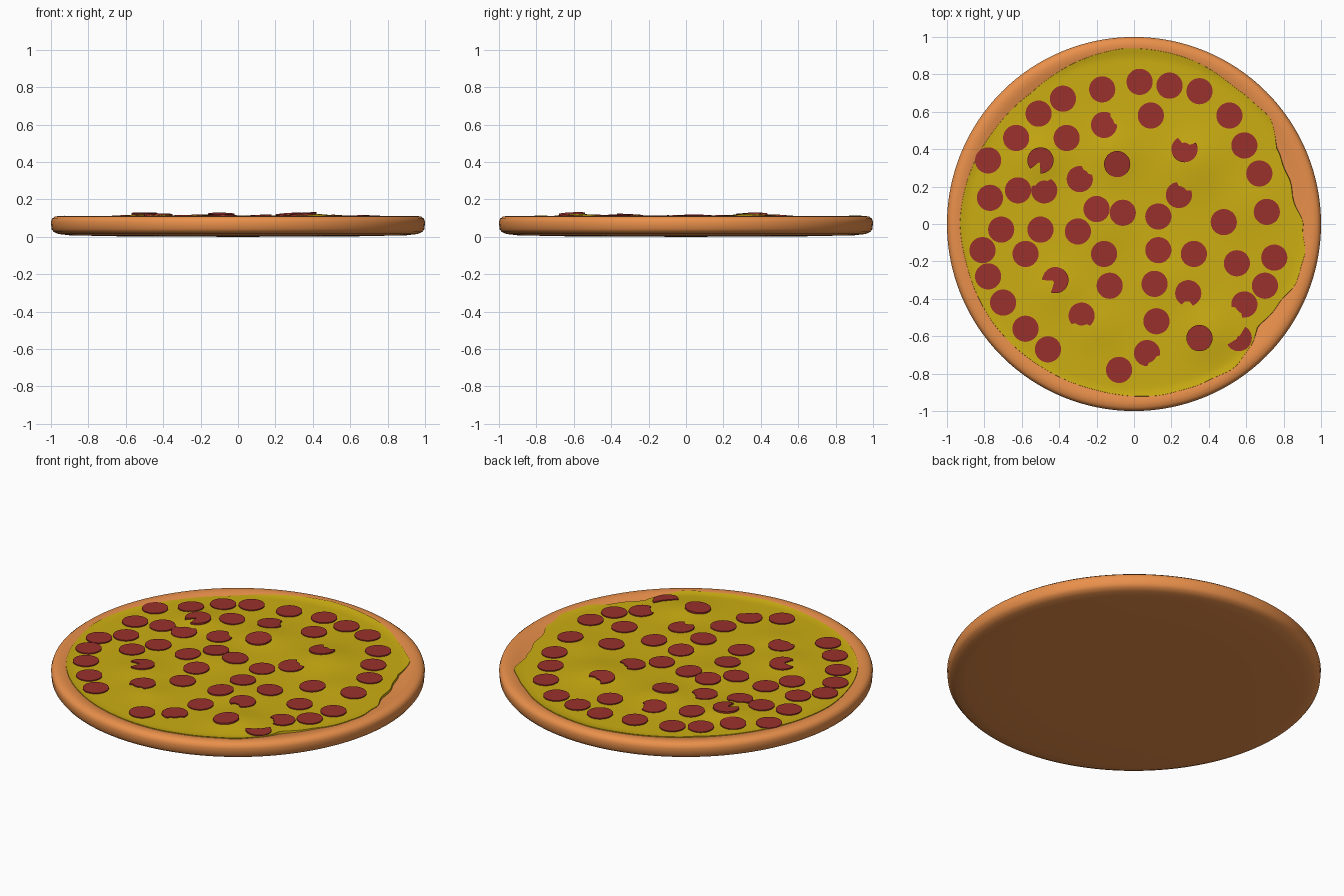
import bpy, bmesh, math
from math import sin, cos, radians, exp, pi

if "Cube" in bpy.data.objects:
    bpy.data.objects.remove(bpy.data.objects["Cube"])


def make_object(name, bm, color):
    bmesh.ops.recalc_face_normals(bm, faces=bm.faces)
    me = bpy.data.meshes.new(name)
    bm.to_mesh(me)
    bm.free()
    ob = bpy.data.objects.new(name, me)
    bpy.context.collection.objects.link(ob)
    mat = bpy.data.materials.new(name + "_color")
    mat.diffuse_color = (*color, 1)
    mat.use_nodes = True
    mat.node_tree.nodes["Principled BSDF"].inputs["Base Color"].default_value = mat.diffuse_color
    me.materials.append(mat)
    bpy.ops.object.select_all(action='DESELECT')
    ob.select_set(True)
    bpy.context.view_layer.objects.active = ob
    bpy.ops.object.shade_smooth_by_angle(angle=radians(40))
    return ob


def skin(bm, rings, cap_start=True, cap_end=True):
    """Join rings of points with quads; fan-close either end."""
    vr = [[bm.verts.new(p) for p in ring] for ring in rings]
    n = len(vr[0])
    for a, b in zip(vr, vr[1:]):
        for i in range(n):
            j = (i + 1) % n
            bm.faces.new((a[i], a[j], b[j], b[i]))
    if cap_start:
        bm.faces.new(vr[0])
    if cap_end:
        bm.faces.new(vr[-1])


def lerp_table(table, x):
    for (x0, y0), (x1, y1) in zip(table, table[1:]):
        if x0 <= x <= x1:
            t = (x - x0) / (x1 - x0)
            return y0 + (y1 - y0) * t
    return table[-1][1]


# Crust: lathed dish with a rounded rim
UNDER = [(.02, 0), (.6, .002), (.9, .008), (.96, .015), (.985, .026), (.997, .042)]
TOP = [(.02, .085), (.82, .085), (.86, .09), (.90, .101), (.93, .109),
       (.955, .112), (.98, .108), (.994, .097), (1.0, .08)]
bm = bmesh.new()
skin(bm, [[(r * cos(2 * pi * i / 128), r * sin(2 * pi * i / 128), z) for i in range(128)]
          for r, z in UNDER + TOP[::-1]])
make_object("crust", bm, (.82, .28, .07))

# Cheese: irregular outline (degrees, radius) with soft bumps (x, y, height, spread)
OUTLINE = [(0, .905), (5, .87), (15, .86), (28, .86), (33, .90), (37.5, .92), (52.6, .906),
           (71, .93), (93, .94), (109, .92), (128, .89), (146, .90), (164, .92), (180, .93),
           (193, .92), (215, .92), (237, .91), (257, .91), (276, .925), (292, .925),
           (307, .935), (320, .865), (327, .87), (333.5, .895), (344.5, .93), (360, .905)]
BUMPS = [(-.5, .36, .018, .12), (-.1, .38, .017, .14), (.34, .34, .019, .16),
         (.4, -.58, .019, .14), (-.4, -.35, .012, .13), (.2, -.3, .01, .15),
         (.6, .1, .008, .14), (-.15, 0, .01, .14), (-.2, -.55, .01, .12)]


def cheese_z(x, y):
    r = math.hypot(x, y)
    z = .104 + sum(h * exp(-((x - a)**2 + (y - b)**2) / (s * s)) for a, b, h, s in BUMPS)
    return max(z, lerp_table(TOP, r) + .004)


def edge_radius(deg):
    drip = max(0, cos(radians(deg + 12))) ** 2
    return lerp_table(OUTLINE, deg) + .007 * drip * sin(radians(deg * 30))


N = 180
edge = [edge_radius(i * 360 / N) for i in range(N)]
rings = []
for k in range(1, 41):
    ring = []
    for i, e in enumerate(edge):
        a, r = 2 * pi * i / N, e * k / 40
        ring.append((r * cos(a), r * sin(a), cheese_z(r * cos(a), r * sin(a))))
    rings.append(ring)
rings.append([(x * 1.004, y * 1.004, z - .022) for x, y, z in rings[-1]])
bm = bmesh.new()
skin(bm, rings, cap_end=False)
make_object("cheese", bm, (.60, .42, .006))

# Pepperoni: thin discs tilted to the cheese
SPOTS = [(.03, .76), (.19, .74), (.35, .71), (-.17, .72), (-.38, .67), (-.51, .59),
         (-.63, .46), (-.36, .46), (-.16, .53), (.09, .58), (.51, .58), (.59, .42),
         (.67, .27), (.27, .40), (-.09, .32), (-.50, .34), (-.78, .34), (-.77, .14),
         (-.62, .18), (-.48, .18), (-.29, .24), (-.20, .08), (-.06, .06), (.13, .04),
         (.24, .155), (.48, .01), (.71, .065), (-.71, -.03), (-.50, -.03), (-.30, -.04),
         (-.81, -.14), (-.58, -.16), (-.16, -.16), (.13, -.14), (.32, -.16), (.55, -.21),
         (.75, -.18), (-.78, -.28), (-.70, -.42), (-.42, -.30), (-.13, -.33), (.11, -.32),
         (.29, -.37), (.59, -.43), (.70, -.33), (-.58, -.56), (-.28, -.49), (.12, -.52),
         (-.46, -.67), (-.08, -.78), (.07, -.69), (.35, -.61), (.56, -.61)]
# Melted-over notches: spot -> (direction, half width, remaining radius)
NOTCHES = {(-.50, .34): (245, 24, .2), (.27, .40): (75, 45, .5), (.24, .155): (60, 40, .68),
           (-.42, -.30): (215, 28, .2), (-.28, -.49): (265, 40, .75), (.29, -.37): (265, 16, .65),
           (.07, -.69): (310, 40, .75), (.59, -.43): (225, 30, .7), (.56, -.61): (135, 72, .15),
           (-.48, .18): (110, 50, .75), (-.29, .24): (50, 30, .78), (-.16, .53): (30, 25, .78)}


def disc(bm, cx, cy, radius=.07, thick=.009, sides=36):
    d = .05
    z0 = cheese_z(cx, cy)
    gx = (cheese_z(cx + d, cy) - cheese_z(cx - d, cy)) / (2 * d)
    gy = (cheese_z(cx, cy + d) - cheese_z(cx, cy - d)) / (2 * d)
    cut = NOTCHES.get((cx, cy))
    outline = []
    for i in range(sides):
        deg, r = i * 360 / sides, radius
        if cut and abs((deg - cut[0] + 180) % 360 - 180) < cut[1]:
            r *= cut[2]
        outline.append((r * cos(radians(deg)), r * sin(radians(deg))))

    def layer(s, dz):
        return [(cx + s * u, cy + s * v, z0 + s * (gx * u + gy * v) + dz) for u, v in outline]
    skin(bm, [layer(.05, -.004), layer(1, -.004), layer(1, thick - .003), layer(.05, thick - .003)])


bm = bmesh.new()
for x, y in SPOTS:
    disc(bm, x, y)
make_object("pepperoni", bm, (.32, .03, .025))
